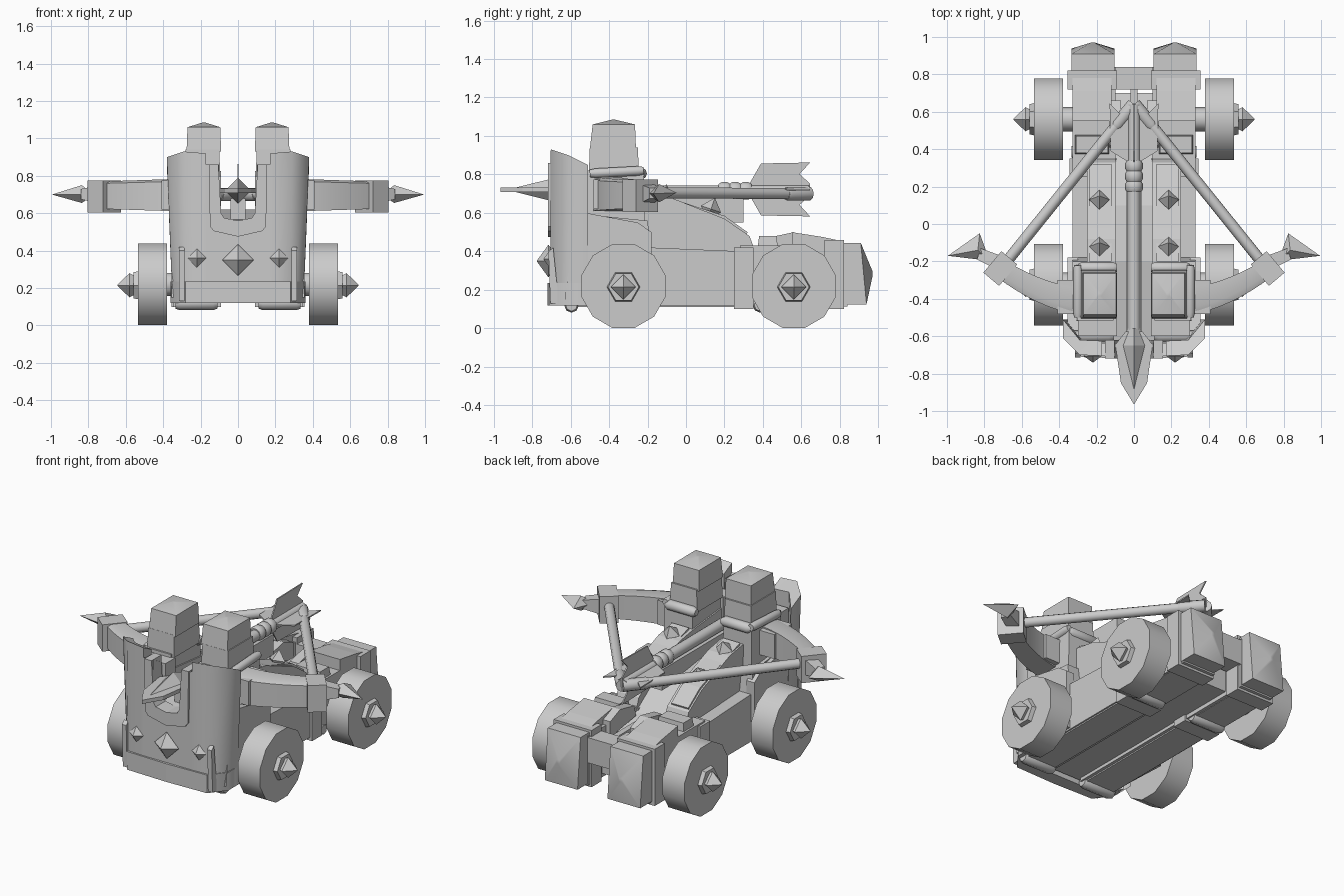
import bpy, bmesh, math
from mathutils import Vector

if "Cube" in bpy.data.objects:
    bpy.data.objects.remove(bpy.data.objects["Cube"])

grey = bpy.data.materials.new("grey")
grey.diffuse_color = (0.6, 0.6, 0.6, 1)
grey.use_nodes = True
grey.node_tree.nodes["Principled BSDF"].inputs["Base Color"].default_value = grey.diffuse_color


def finish(name, bm, mirror=True, smooth=False):
    bmesh.ops.recalc_face_normals(bm, faces=bm.faces)
    me = bpy.data.meshes.new(name)
    bm.to_mesh(me)
    bm.free()
    ob = bpy.data.objects.new(name, me)
    bpy.context.collection.objects.link(ob)
    me.materials.append(grey)
    if smooth:
        bpy.ops.object.select_all(action='DESELECT')
        ob.select_set(True)
        bpy.context.view_layer.objects.active = ob
        bpy.ops.object.shade_smooth_by_angle(angle=math.radians(48))
    if mirror:
        ob.modifiers.new("mirror", 'MIRROR').use_clip = True
    return ob


def loft(name, rings, mirror=True, smooth=False):
    """Skin a row of equal-length rings and cap both ends."""
    bm = bmesh.new()
    vs = [[bm.verts.new(p) for p in r] for r in rings]
    n = len(rings[0])
    for a, b in zip(vs, vs[1:]):
        for i in range(n):
            bm.faces.new((a[i], a[(i + 1) % n], b[(i + 1) % n], b[i]))
    bm.faces.new(vs[0])
    bm.faces.new(vs[-1])
    return finish(name, bm, mirror, smooth)


def rect(x0, x1, y0, y1, z):
    return [(x0, y0, z), (x1, y0, z), (x1, y1, z), (x0, y1, z)]


def box(name, x0, x1, y0, y1, z0, z1, mirror=True, top=0.0):
    return loft(name, [rect(x0, x1, y0, y1, z0),
                       rect(x0 + top, x1 - top, y0 + top, y1 - top, z1)], mirror)


def side_prism(name, x0, x1, prof, mirror=True):
    return loft(name, [[(x, y, z) for y, z in prof] for x in (x0, x1)], mirror)


def tube(name, a, b, radii, n=10, mirror=True, smooth=True, turn=0.0):
    """Turned shape from a to b; radii holds (fraction, radius) pairs."""
    a, b = Vector(a), Vector(b)
    d = (b - a).normalized()
    u = d.cross(Vector((0, 0, 1))).normalized()
    w = u.cross(d)
    rings = []
    for t, r in radii:
        c = a.lerp(b, t)
        rings.append([c + (u * math.cos(k) + w * math.sin(k)) * r
                      for k in (2 * math.pi * i / n + turn for i in range(n))])
    return loft(name, rings, mirror, smooth)


def stud(name, c, r, axis, depth, mirror=True):
    c, d = Vector(c), Vector(axis).normalized() * depth
    return tube(name, c - d, c + d, [(0, .002), (.5, r), (1, .002)], 4, mirror, False)


# Wheels with hubs, spikes and axles
for tag, y in (("front", -0.325), ("rear", 0.56)):
    tube(tag + "_wheel", (.38, y, .22), (.535, y, .22), [(0, .225), (1, .225)], 12, turn=math.pi / 12)
    tube(tag + "_axle", (0, y, .22), (.4, y, .22), [(0, .065), (1, .065)], 10)
    tube(tag + "_hub", (.52, y, .215), (.56, y, .215), [(0, .09), (1, .08)], 6, smooth=False)
    tube(tag + "_hub_spike", (.545, y, .215), (.645, y, .215),
         [(0, .045), (.35, .065), (1, .002)], 4, smooth=False)

# Hull
side_prism("hull_side", .1, .25, [(-.6, .12), (-.6, .74), (-.2, .7), (-.08, .68), (.2, .57),
                                  (.33, .48), (.36, .4), (.36, .12)])
side_prism("hull_centre", 0, .11, [(-.62, .14), (-.62, .56), (-.2, .62), (.1, .58), (.36, .4),
                                   (.7, .3), (.7, .14)])
side_prism("hull_ledge", .24, .33, [(-.6, .12), (-.6, .6), (-.2, .56), (-.18, .42), (.3, .4), (.3, .12)])
side_prism("front_side_panel", .3, .355, [(-.63, .15), (-.57, .61), (-.52, .6), (-.25, .55),
                                          (-.18, .5), (-.18, .13)])
side_prism("slope_plate", .12, .24, [(-.2, .66), (-.2, .715), (.2, .585), (.32, .5), (.3, .45)])
box("runner", .12, .32, -.62, .8, .112, .14)
box("rail", 0, .04, -.58, .3, .55, .68)
box("rear_lever", 0, .018, .3, .79, .3, .41)
for y in (-.63, .35):
    tube("under_band", (.11, y + .035, .12), (.335, y + .035, .12), [(0, .03), (.1, .038), (.9, .038), (1, .03)], 8)

# Rear beams, collars and end caps
box("rear_beam", .1, .33, .28, .84, .115, .43)
box("middle_collar", .09, .345, .25, .35, .1, .42)
box("rear_collar", .09, .355, .72, .82, .1, .46)
loft("beam_end", [[(x, y + (.03 if z < .2 else 0) * k, z) for x, z in
                   ((.105, .125), (.335, .125), (.335, .445), (.105, .445))]
                  for y, k in ((.8, 0), (.908, 1))] +
     [[(x, .97, z) for x, z in ((.21, .275), (.23, .275), (.23, .295), (.21, .295))]], smooth=True)
side_prism("rear_top_block", .12, .33, [(.55, .42), (.55, .5), (.71, .475), (.78, .46), (.78, .42)])
side_prism("rear_inner_block", .07, .13, [(.4, .4), (.42, .47), (.56, .5), (.66, .46), (.66, .36)])
box("slope_foot_block", .13, .32, .37, .48, .4, .48, top=.01)
box("rear_crossbar", 0, .12, .72, .84, .26, .42)

# Front shield: columns of (x, y, bottom, top, depth back, outward lean)
cols = [(0, -.705, .12, .555, .07, 0), (.065, -.705, .12, .56, .07, 0), (.1, -.705, .12, .6, .07, 0),
        (.101, -.705, .12, .86, .07, 0), (.17, -.705, .12, .86, .07, 0), (.171, -.705, .12, .92, .08, 0),
        (.28, -.7, .12, .93, .08, .01), (.35, -.61, .12, .9, .1, .03)]
loft("shield", [[(x, y, a), (x + k, y, b), (x + k, y + d, b - d * .5), (x, y + d, a)]
                for x, y, a, b, d, k in cols], smooth=True)
loft("shield_base_band", [[(x, y, .12), (x, y, .235), (x, y + .06, .235), (x, y + .06, .12)]
                          for x, y in ((0, -.72), (.28, -.712), (.36, -.61), (.36, -.52))], smooth=True)
# Raised rim around the notch
loft("notch_rim", [[(xi, -.718, zi), (xo, -.718, zo), (xo, -.62, zo), (xi, -.62, zi)]
                   for xi, zi, xo, zo in ((0, .56, 0, .475), (.075, .575, .13, .505),
                                          (.09, .6, .15, .53), (.105, .86, .155, .86))])
side_prism("shield_strip", .285, .315, [(-.705, .13), (-.715, .4), (-.69, .42), (-.66, .13)])
stud("front_large_stud", (0, -.715, .35), .085, (0, 1, 0), .06, False)
stud("front_small_stud", (.22, -.705, .36), .05, (0, 1, 0), .035)
for y, z in ((-.12, .69), (.13, .62)):
    stud("slope_stud", (.185, y, z), .055, (0, .34, 1), .06)

# Towers with caps and rope lashings
box("tower", .1, .315, -.525, -.21, .12, .82, top=.01)
box("tower_neck", .095, .285, -.505, -.245, .8, .94, top=.005)
loft("tower_cap", [rect(.09, .275, -.5, -.26, .93), rect(.095, .27, -.485, -.265, 1.06),
                   rect(.175, .19, -.385, -.37, 1.085)], smooth=True)
tube("tower_rope_back", (.09, -.235, .805), (.3, -.235, .805), [(0, .02), (.1, .032), (.9, .032), (1, .02)], 10)
tube("tower_rope_side", (.3, -.5, .805), (.3, -.22, .82), [(0, .02), (.1, .026), (.9, .026), (1, .02)], 10)
box("tower_front_ledge", .09, .3, -.6, -.5, .6, .8)

# Curved bow arms, end boxes and blades
arm = []
for i in range(9):
    t = i / 8
    x, y = .28 + .43 * t, -.41 + .17 * t ** 1.7
    ang = math.atan2(.17 * 1.7 * t ** .7, .43)
    nx, ny = -math.sin(ang), math.cos(ang)
    h, w = .09 - .015 * t, .075 - .025 * t
    arm.append([(x + nx * s * w, y + ny * s * w, .695 + q * h)
                for s, q in ((-1, -.95), (-1, .85), (-.5, 1), (1, 1), (1, -.95))])
loft("bow_arm", arm, smooth=True)
box("arm_socket", .29, .41, -.48, -.3, .62, .775)
c, s = math.cos(.7), math.sin(.7)
loft("bow_end_box", [[(.715 + u * c - v * s, -.238 + u * s + v * c, z)
                      for u, v in ((-.055, -.075), (.055, -.075), (.055, .075), (-.055, .075))]
                     for z in (.605, .775)])
loft("bow_blade_neck", [[(.74, -.24, .65), (.74, -.24, .75), (.71, -.17, .75), (.71, -.17, .65)],
                        [(.84, -.19, .675), (.84, -.19, .73), (.82, -.13, .73), (.82, -.13, .675)]])
bm = bmesh.new()
outline = [bm.verts.new(p) for p in ((.77, -.2, .7), (.825, -.05, .705), (.995, -.17, .7), (.83, -.19, .7))]
for z in (.75, .655):
    ridge = bm.verts.new((.835, -.14, z))
    for i in range(4):
        bm.faces.new((outline[i], outline[(i + 1) % 4], ridge))
finish("bow_blade", bm)

# Bowstring
tube("bowstring", (.68, -.2, .705), (.02, .62, .7), [(0, .03), (1, .03)], 10)
tube("string_lashing", (.1, .52, .7), (.0, .64, .7), [(0, .032), (.1, .037), (1, .037)], 10)

# Bolt with bindings, flat head blade, centre spike and four fins
tube("bolt_shaft", (0, -.7, .71), (0, .64, .71), [(0, .035), (1, .035)], 10, False)
for y in (.17, .225, .28):
    tube("bolt_binding", (0, y, .715), (0, y + .06, .715), [(0, .038), (.25, .047), (.75, .047), (1, .038)], 10, False)
loft("head_blade", [[(x, y, z) for x, y in ((0, -.965), (.07, -.85), (.1, -.645), (.045, -.575), (0, -.575))]
                    for z in (.708, .732)])
tube("head_spike", (0, -.92, .72), (0, -.56, .72), [(0, .003), (.75, .07), (1, .035)], 4, False, False)
fin = [(.33, .03), (.39, .135), (.645, .14), (.59, .08), (.645, .03), (.645, 0), (.33, 0)]
loft("flat_fin", [[(r * .93, y, z) for y, r in fin] for z in (.717, .725)])
for s in (1, -1):
    loft("upright_fin", [[(x, y, .722 + s * r) for y, r in fin] for x in (-.004, .004)], False)
